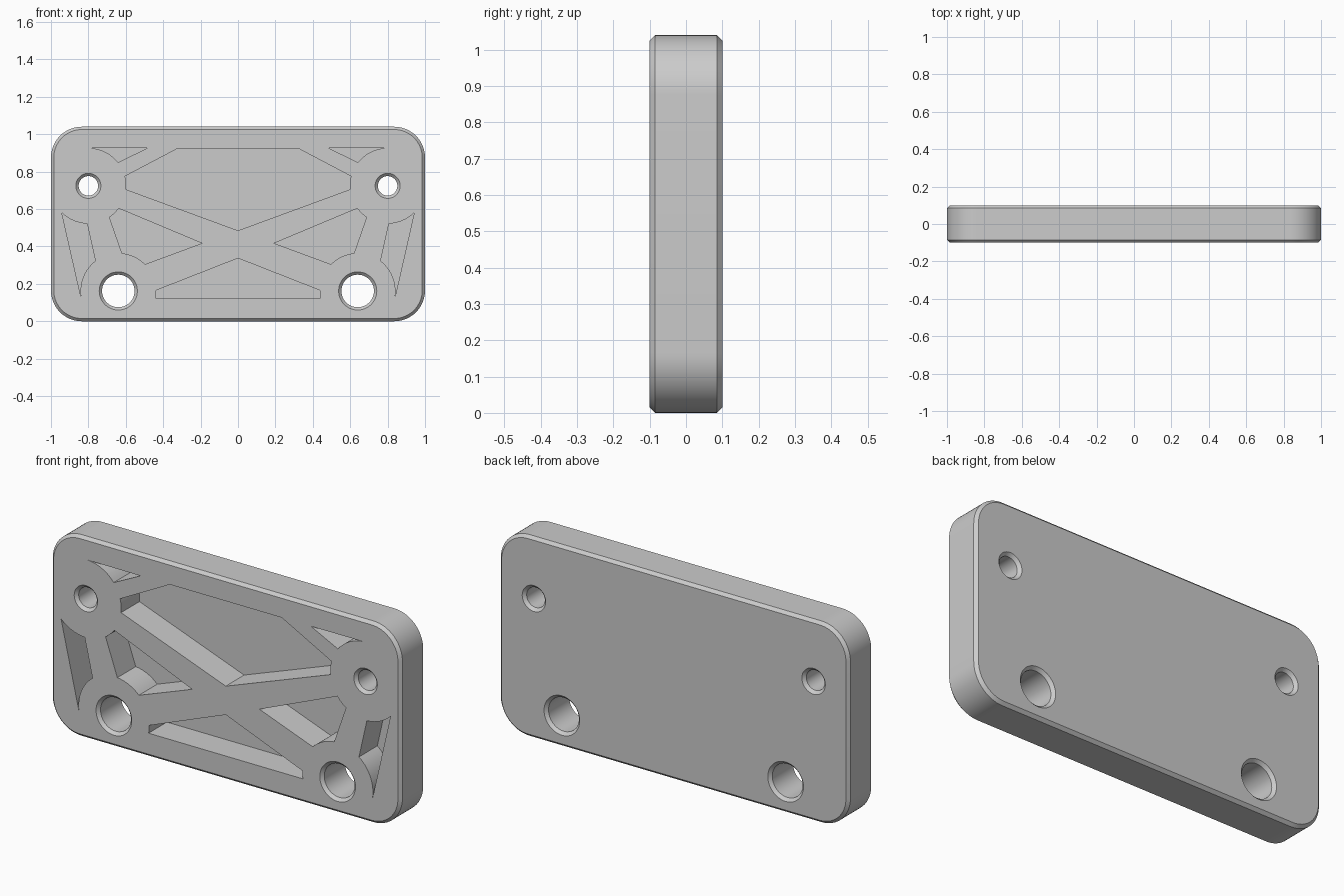
import bpy, bmesh
from math import atan2, cos, sin, pi, remainder, tau, radians
from mathutils import Vector

cube = bpy.data.objects.get("Cube")
if cube:
    bpy.data.objects.remove(cube, do_unlink=True)

HEIGHT, HALF_Y, CHAMFER, CORNER = 1.04, 0.1, 0.015, 0.165
POCKET_FLOOR = 0.05
SMALL, SMALL_R = (-0.8, 0.724), 0.052
BIG, BIG_R = (-0.64, 0.162), 0.087
BOSS = 0.202  # wall kept around every hole


def arc(centre, radius, start, end, steps):
    return [(centre[0] + radius * cos(start + (end - start) * i / steps),
             centre[1] + radius * sin(start + (end - start) * i / steps))
            for i in range(steps + 1)]


def boss_arc(centre, p, q):
    """Shorter arc round a hole, from the direction of p to that of q."""
    a = atan2(p[1] - centre[1], p[0] - centre[0])
    b = atan2(q[1] - centre[1], q[0] - centre[0])
    return arc(centre, BOSS, a, a + remainder(b - a, tau), 10)


def flip(points):
    return [(-x, z) for x, z in reversed(points)]


def rounded_rect(inset):
    r = CORNER - inset
    dx, dz = 1 - CORNER, HEIGHT / 2 - CORNER
    points = []
    for i, (sx, sz) in enumerate([(1, 1), (-1, 1), (-1, -1), (1, -1)]):
        points += arc((sx * dx, HEIGHT / 2 + sz * dz), r, i * pi / 2, (i + 1) * pi / 2, 16)
    return points


def circle(centre, radius):
    return arc(centre, radius, 0, tau, 48)[:-1]


def loft(bm, sections):
    """Closed solid through (outline, y) sections."""
    rings = [[bm.verts.new(Vector((x, y, z))) for x, z in pts] for pts, y in sections]
    n = len(rings[0])
    for a, b in zip(rings, rings[1:]):
        for i in range(n):
            j = (i + 1) % n
            bm.faces.new((a[i], a[j], b[j], b[i]))
    bm.faces.new(rings[0])
    bm.faces.new(rings[-1][::-1])


def make_object(name, bm):
    bmesh.ops.recalc_face_normals(bm, faces=bm.faces[:])
    mesh = bpy.data.meshes.new(name)
    bm.to_mesh(mesh)
    bm.free()
    obj = bpy.data.objects.new(name, mesh)
    bpy.context.collection.objects.link(obj)
    return obj


# Plate with rounded corners and chamfered rims
bm = bmesh.new()
loft(bm, [(rounded_rect(CHAMFER), -HALF_Y), (rounded_rect(0), CHAMFER - HALF_Y),
          (rounded_rect(0), HALF_Y - CHAMFER), (rounded_rect(CHAMFER), HALF_Y)])
plate = make_object("mounting_plate", bm)

# Pocket outlines: side ones are mirrored, centre ones are built from halves
rib_pocket = (boss_arc(SMALL, (-0.64, 0.605), (-0.69, 0.56))
              + boss_arc(BIG, (-0.62, 0.365), (-0.497, 0.305)) + [(-0.193, 0.417)])
corner_pocket = boss_arc(SMALL, (-0.79, 0.925), (-0.64, 0.85)) + [(-0.487, 0.925)]
edge_pocket = (boss_arc(SMALL, (-0.94, 0.583), (-0.807, 0.525))
               + boss_arc(BIG, (-0.76, 0.32), (-0.84, 0.123)))
top_half = [(-0.32, 0.925)] + boss_arc(SMALL, (-0.605, 0.775), (-0.6, 0.705))
bottom_half = boss_arc(BIG, (-0.438, 0.123), (-0.435, 0.165))
outlines = [top_half + [(0, 0.485)] + flip(top_half),
            bottom_half + [(0, 0.337)] + flip(bottom_half)]
for side in (rib_pocket, corner_pocket, edge_pocket):
    outlines += [side, flip(side)]

# Cutter: blind front pockets and chamfered through holes
bm = bmesh.new()
for outline in outlines:
    loft(bm, [(outline, -HALF_Y - 0.02), (outline, POCKET_FLOOR)])
over = 0.01
for (x, z), r in ((SMALL, SMALL_R), (BIG, BIG_R)):
    for sx in (1, -1):
        wide = circle((sx * x, z), r + CHAMFER + over)
        bore = circle((sx * x, z), r)
        loft(bm, [(wide, -HALF_Y - over), (bore, CHAMFER - HALF_Y),
                  (bore, HALF_Y - CHAMFER), (wide, HALF_Y + over)])
cutter = make_object("pocket_cutter", bm)
cutter.hide_render = True

# Cut the plate
bpy.context.view_layer.objects.active = plate
bpy.ops.object.select_all(action='DESELECT')
plate.select_set(True)
cut = plate.modifiers.new("pockets_and_holes", 'BOOLEAN')
cut.operation = 'DIFFERENCE'
cut.solver = 'EXACT'
cut.object = cutter
bpy.ops.object.modifier_apply(modifier=cut.name)
bpy.data.objects.remove(cutter, do_unlink=True)

# Plain grey finish
grey = bpy.data.materials.new("plain_grey")
grey.use_nodes = True
colour = (0.6, 0.6, 0.6, 1)
grey.diffuse_color = colour
grey.node_tree.nodes["Principled BSDF"].inputs["Base Color"].default_value = colour
plate.data.materials.clear()
plate.data.materials.append(grey)
bpy.ops.object.shade_smooth_by_angle(angle=radians(30))
